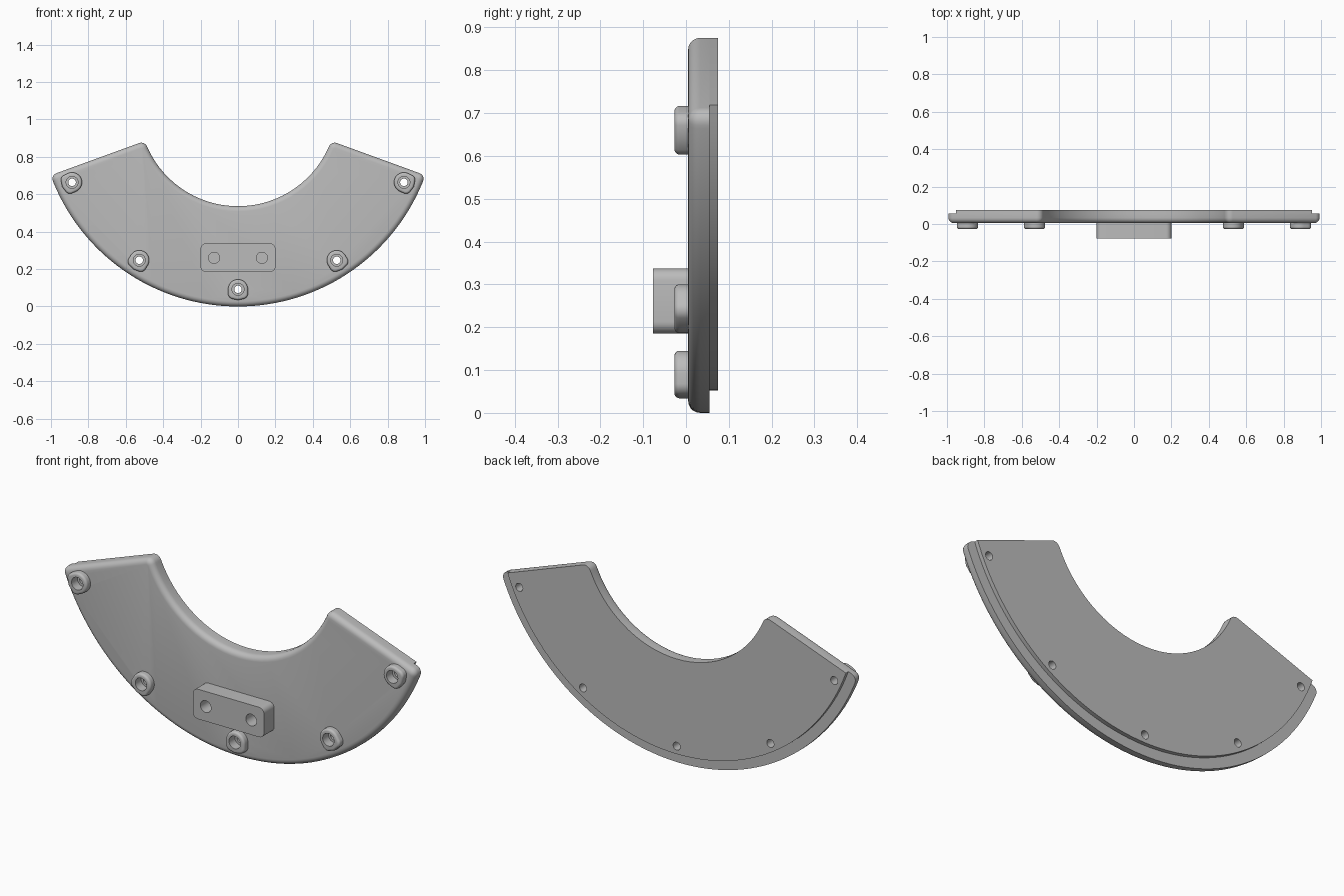
import bpy, bmesh
from math import sin, cos, pi, radians
from mathutils import Vector

if "Cube" in bpy.data.objects:
    bpy.data.objects.remove(bpy.data.objects["Cube"])

R_OUT, R_STEP, R_IN = 1.066, 1.014, 0.53   # sector radii
CZ = R_OUT                                 # arc centre height
Y_FRONT, Y_STEP, Y_BACK = 0.005, 0.055, 0.075
END = radians(20)                          # end faces below horizontal

grey = bpy.data.materials.new("satin grey")
grey.use_nodes = True
grey.diffuse_color = (0.5, 0.5, 0.5, 1)
grey.node_tree.nodes["Principled BSDF"].inputs["Base Color"].default_value = (0.5, 0.5, 0.5, 1)


def arc(r, a0, a1, n, cx=0, cz=0):
    return [(cx + r * cos(a0 + (a1 - a0) * i / n), cz + r * sin(a0 + (a1 - a0) * i / n))
            for i in range(n + 1)]


def finish(name, bm):
    bmesh.ops.recalc_face_normals(bm, faces=bm.faces)
    mesh = bpy.data.meshes.new(name)
    bm.to_mesh(mesh)
    bm.free()
    mesh.materials.append(grey)
    ob = bpy.data.objects.new(name, mesh)
    bpy.context.collection.objects.link(ob)
    return ob


def solid(name, outline, y0, y1, corners=(), radius=0.0, edge=0.0):
    """Extrude an x-z outline from y0 to y1, rounding corners and the front edge."""
    bm = bmesh.new()
    verts = [bm.verts.new((x, y0, z)) for x, z in outline]
    bm.faces.new(verts)
    if corners:
        bmesh.ops.bevel(bm, geom=[verts[i] for i in corners], offset=radius, segments=6,
                        profile=0.5, affect='VERTICES', clamp_overlap=False)
    front = list(bm.faces)
    res = bmesh.ops.extrude_face_region(bm, geom=front, use_keep_orig=True)
    moved = [g for g in res["geom"] if isinstance(g, bmesh.types.BMVert)]
    bmesh.ops.translate(bm, verts=moved, vec=(0, y1 - y0, 0))
    if edge:
        rim = [e for e in bm.edges if all(abs(v.co.y - y0) < 1e-5 for v in e.verts)]
        bmesh.ops.bevel(bm, geom=rim, offset=edge, segments=5, profile=0.5,
                        affect='EDGES', clamp_overlap=False)
    return finish(name, bm)


def lathe(name, profile, cx, cz, n=32):
    """Closed turned solid about an axis along y; profile holds (radius, y)."""
    bm = bmesh.new()
    rings = [[bm.verts.new((x, y, z)) for x, z in arc(r, 0, 2 * pi, n, cx, cz)[:-1]]
             for r, y in profile]
    for a, b in zip(rings, rings[1:]):
        for i in range(n):
            j = (i + 1) % n
            bm.faces.new((a[i], a[j], b[j], b[i]))
    bm.faces.new(rings[0])
    bm.faces.new(rings[-1])
    return finish(name, bm)


def cut(ob, cutters):
    bpy.context.view_layer.objects.active = ob
    for c in cutters:
        mod = ob.modifiers.new("hole", 'BOOLEAN')
        mod.operation, mod.solver, mod.object = 'DIFFERENCE', 'EXACT', c
        bpy.ops.object.modifier_apply(modifier=mod.name)


# Curved plate with rounded front edge, and the raised panel behind it
def sector(r_out):
    outer = arc(r_out, pi + END, 2 * pi - END, 64, 0, CZ)
    inner = arc(R_IN, 2 * pi - END, pi + END, 32, 0, CZ)
    return outer + inner


plate = solid("curved_plate", sector(R_OUT), Y_FRONT, Y_STEP, (0, 64, 65, 97), 0.032, 0.028)
panel = solid("back_panel", sector(R_STEP), Y_STEP, Y_BACK, (65, 97), 0.032)

# Mounting block on the front, with two blind holes
block = solid("mounting_block", [(-0.2, 0.185), (0.2, 0.185), (0.2, 0.337), (-0.2, 0.337)],
              -0.077, Y_FRONT + 0.001, (0, 1, 2, 3), 0.028)
blind = [lathe("blind_hole_cutter", [(0.03, -0.1), (0.03, 0.0)], x, 0.26) for x in (-0.128, 0.128)]
cut(block, blind)

# Screw bosses spaced along the outer rim, each with a counterbored through hole
bosses, screws = [], []
for k in range(-2, 3):
    a = -pi / 2 + k * radians(32.8)
    out = Vector((cos(a), sin(a)))
    side = Vector((-out.y, out.x))
    mid = Vector((0, CZ)) + out * 0.974
    local = arc(0.053, 0, pi, 20) + [(-0.053, -0.046), (0, -0.058), (0.053, -0.046)]
    shape = [tuple(mid + side * u - out * v) for u, v in local]
    boss = solid("screw_boss", shape, -0.027, Y_FRONT + 0.001, (21, 23), 0.022, 0.012)
    screw = lathe("screw_hole_cutter",
                  [(0.032, -0.05), (0.032, 0.02), (0.02, 0.02), (0.02, 0.1)], mid.x, mid.y)
    cut(boss, [screw])
    bosses.append(boss)
    screws.append(screw)

cut(plate, screws)
cut(panel, screws)
for c in blind + screws:
    bpy.data.objects.remove(c)

# Smooth curved surfaces, keep crisp edges
for ob in bpy.context.view_layer.objects:
    ob.select_set(False)
for ob in [plate, panel, block] + bosses:
    ob.select_set(True)
bpy.context.view_layer.objects.active = plate
bpy.ops.object.shade_smooth_by_angle(angle=radians(35))
